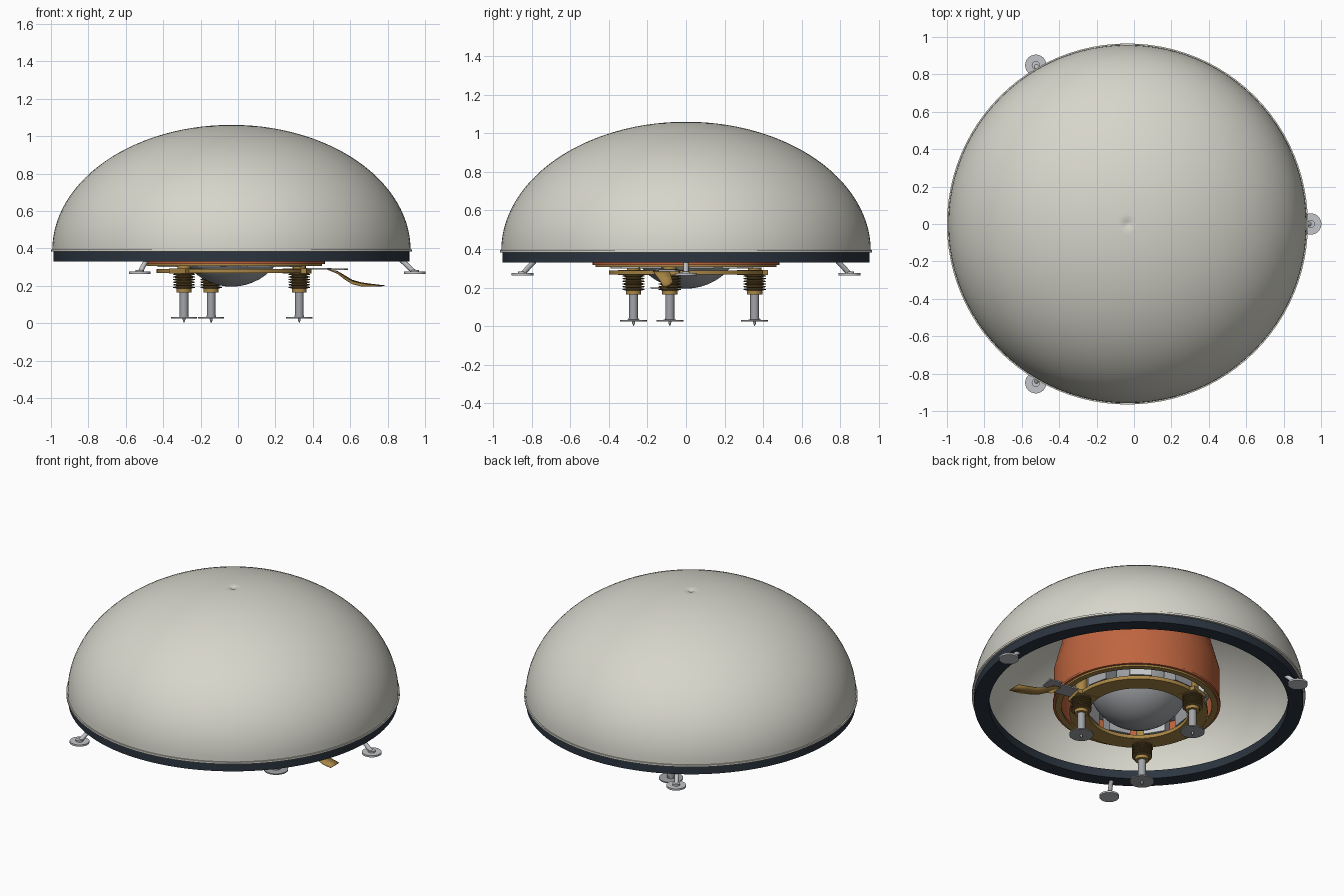
import bpy, bmesh, math
from mathutils import Vector

if "Cube" in bpy.data.objects:
    bpy.data.objects.remove(bpy.data.objects["Cube"])


def material(name, rgb, rough=0.6):
    m = bpy.data.materials.new(name)
    m.use_nodes = True
    m.diffuse_color = (*rgb, 1)
    bsdf = m.node_tree.nodes["Principled BSDF"]
    bsdf.inputs["Base Color"].default_value = (*rgb, 1)
    bsdf.inputs["Roughness"].default_value = rough
    return m


CREAM = material("cream shell", (0.68, 0.67, 0.6))
NAVY = material("dark navy skirt", (0.025, 0.035, 0.05))
ORANGE = material("burnt orange", (0.52, 0.13, 0.05))
BRASS = material("brass", (0.4, 0.24, 0.06))
BRONZE = material("dark bronze", (0.2, 0.12, 0.035))
GREY = material("metal grey", (0.36, 0.37, 0.39))
PALE = material("pale grey", (0.55, 0.56, 0.58))

AXIS = Vector((-0.035, 0, 0))


def finish(name, bm, mat, smooth=True):
    bmesh.ops.remove_doubles(bm, verts=bm.verts, dist=1e-5)
    bmesh.ops.recalc_face_normals(bm, faces=bm.faces)
    mesh = bpy.data.meshes.new(name)
    bm.to_mesh(mesh)
    bm.free()
    mesh.materials.append(mat)
    ob = bpy.data.objects.new(name, mesh)
    bpy.context.collection.objects.link(ob)
    if smooth:
        bpy.ops.object.select_all(action='DESELECT')
        ob.select_set(True)
        bpy.context.view_layer.objects.active = ob
        bpy.ops.object.shade_smooth_by_angle(angle=math.radians(35))
    return ob


def lathe(name, profile, mat, centre=AXIS, segs=48, closed=False):
    """Spin a (radius, height) profile about a vertical axis."""
    bm = bmesh.new()
    pts = list(profile) + ([profile[0]] if closed else [])
    vs = [bm.verts.new((r, 0, z)) for r, z in pts]
    es = [bm.edges.new(p) for p in zip(vs, vs[1:])]
    bmesh.ops.spin(bm, geom=vs + es, cent=(0, 0, 0), axis=(0, 0, 1),
                   angle=math.tau, steps=segs, use_duplicate=False)
    bmesh.ops.translate(bm, verts=bm.verts, vec=centre)
    return finish(name, bm, mat)


def band(name, r_in, r_out, z0, z1, mat, centre=AXIS, segs=64):
    """Ring with a rectangular section; a solid disc when r_in is 0."""
    return lathe(name, [(r_in, z0), (r_out, z0), (r_out, z1), (r_in, z1)],
                 mat, centre, segs, closed=r_in > 0)


def rod(name, a, b, radius, mat, segs=16):
    a, b = Vector(a), Vector(b)
    bm = bmesh.new()
    bmesh.ops.create_cone(bm, cap_ends=True, segments=segs, radius1=radius,
                          radius2=radius, depth=(b - a).length)
    bm.transform((b - a).to_track_quat('Z', 'Y').to_matrix().to_4x4())
    bmesh.ops.translate(bm, verts=bm.verts, vec=(a + b) / 2)
    return finish(name, bm, mat)


def box(name, centre, size, mat, turn=0):
    bm = bmesh.new()
    bmesh.ops.create_cube(bm, size=1)
    bmesh.ops.scale(bm, verts=bm.verts, vec=size)
    ob = finish(name, bm, mat, smooth=False)
    ob.location = centre
    ob.rotation_euler.z = turn
    return ob


def polar(r, angle, z):
    return AXIS + Vector((r * math.cos(angle), r * math.sin(angle), z))


# Domed shield: thin elliptical shell with a small dimple at the crown
def arc(radius, height, n=28):
    return [(radius * math.cos(t), 0.39 + height * math.sin(t))
            for t in (math.pi / 2 * i / n for i in range(n))]


outer = arc(0.958, 0.67) + [(0.02, 1.06), (0.012, 1.055), (0, 1.055)]
inner = arc(0.94, 0.65) + [(0, 1.04)]
lathe("dome_shell", outer + inner[::-1], CREAM, segs=96)
band("dome_lip", 0.93, 0.965, 0.382, 0.394, CREAM, segs=96)
band("skirt_ring", 0.865, 0.952, 0.33, 0.383, NAVY, segs=96)

# Shield feet: three pads on slanted struts
for i in range(3):
    a = math.tau * i / 3
    band("shield_pad", 0, 0.057, 0.264, 0.275, PALE, polar(0.98, a, 0), 32)
    band("shield_pad_boss", 0, 0.022, 0.275, 0.285, PALE, polar(0.98, a, 0), 20)
    rod("shield_strut", polar(0.975, a, 0.275), polar(0.9, a, 0.345), 0.013, PALE)

# Instrument vessel: open-bottomed tapering cover with a brass rim
lathe("vessel_cover", [(0.47, 0.32), (0.48, 0.33), (0.48, 0.54), (0.41, 0.8),
                       (0.3, 0.86), (0, 0.87), (0, 0.85), (0.29, 0.84),
                       (0.39, 0.79), (0.455, 0.54), (0.455, 0.32)], ORANGE,
      AXIS + Vector((0.015, 0, 0)), 40)
band("vessel_flange", 0.44, 0.485, 0.317, 0.33, ORANGE, AXIS + Vector((0.015, 0, 0)))
band("vessel_rim", 0.435, 0.47, 0.306, 0.318, BRASS, AXIS + Vector((0.015, 0, 0)))

# Central sphere with its bright seat and surrounding equipment blocks
lathe("sphere_housing", [(0.3 * math.sin(t), 0.495 - 0.3 * math.cos(t))
                         for t in (math.pi * i / 24 for i in range(25))], GREY)
band("equipment_deck", 0.2, 0.42, 0.43, 0.45, GREY)
for i in range(9):
    a = math.tau * (i + 0.3) / 9
    box("equipment_block", polar(0.34, a, 0.365), (0.1, 0.13, 0.13),
        PALE if i % 2 else GREY, a)

# Levelling ring carried by three legs
band("levelling_ring", 0.29, 0.4, 0.267, 0.29, BRASS)
for i in range(3):
    a = math.radians(-13 + 120 * i)
    c = polar(0.372, a, 0)
    box("ring_bracket", polar(0.36, a, 0.278), (0.13, 0.12, 0.026), BRASS, a)
    rod("leg_post", c + Vector((0, 0, 0.29)), c + Vector((0, 0, 0.43)), 0.035, BRASS)
    pleats = [(0, 0.185)]
    for k in range(6):
        z = 0.185 + 0.014 * k
        pleats += [(0.04, z), (0.058, z + 0.004), (0.058, z + 0.008), (0.04, z + 0.012)]
    lathe("leg_bellows", pleats + [(0, 0.27)], BRONZE, c, 28)
    band("leg_collar", 0, 0.04, 0.165, 0.19, BRASS, c, 28)
    band("leg_shaft", 0, 0.023, 0.03, 0.17, GREY, c, 24)
    lathe("leg_foot", [(0, 0), (0.006, 0.012), (0.008, 0.024), (0.07, 0.025),
                       (0.07, 0.032), (0.025, 0.034), (0.025, 0.042), (0, 0.042)],
          GREY, c, 32)

# Tether: connector plates and a twisting flat ribbon cable
box("tether_plate", (0.43, -0.1, 0.292), (0.12, 0.1, 0.008), GREY, -0.2)
box("tether_clamp", (0.54, -0.09, 0.289), (0.08, 0.09, 0.008), GREY, -0.2)
path = [(0.48, -0.13, 0.287), (0.53, -0.12, 0.272), (0.57, -0.105, 0.245),
        (0.61, -0.095, 0.22), (0.66, -0.11, 0.207), (0.72, -0.13, 0.202),
        (0.785, -0.145, 0.2)]
bm = bmesh.new()
rows = []
for i, p in enumerate(path):
    tilt = 0.9 * math.sin(math.pi * i / (len(path) - 1))
    w = Vector((0, math.cos(tilt), math.sin(tilt) * 0.3)) * 0.042
    rows.append([bm.verts.new(Vector(p) + s * w) for s in (-1, 1)])
for (a, b), (c, d) in zip(rows, rows[1:]):
    bm.faces.new((a, b, d, c))
ribbon = finish("tether_ribbon", bm, BRASS)
thick = ribbon.modifiers.new("thickness", 'SOLIDIFY')
thick.thickness = 0.004
thick.offset = 0
